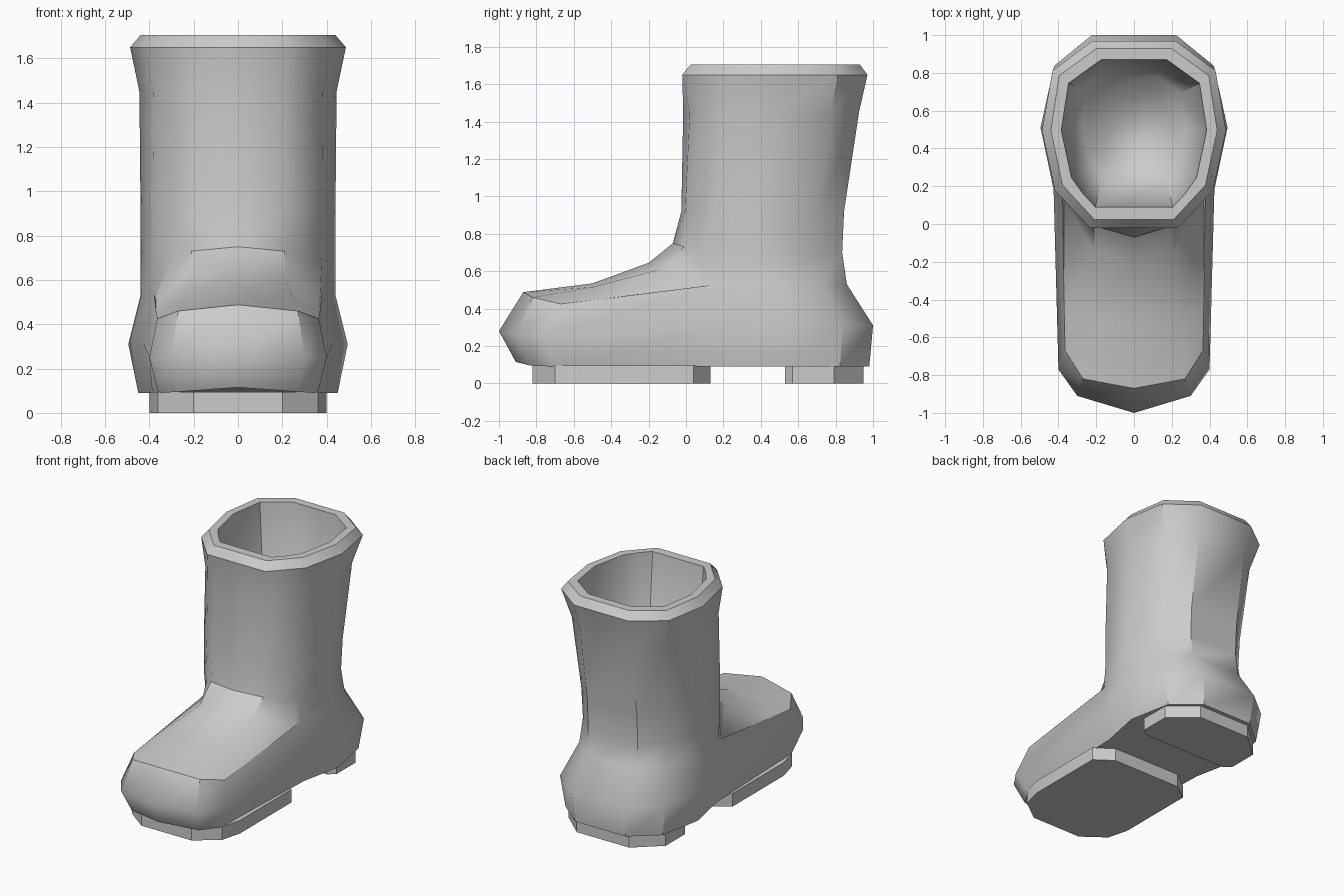
import bpy, bmesh, math

if "Cube" in bpy.data.objects:
    bpy.data.objects.remove(bpy.data.objects["Cube"])

# Half outline of a boot cross-section: (width fraction, front-to-back fraction)
OUTLINE = [(0, 0), (.48, 0), (.67, .10), (.86, .2), (1, .52), (.9, .84), (.45, 1)]


def half_ring(z, half_width, y_front, y_back, toe=(), pinch=1):
    """Scaled half outline; toe points replace the front ones, pinch narrows the back corner."""
    pts = [(u * half_width, y_front + v * (y_back - y_front), z) for u, v in OUTLINE]
    pts[5] = (pts[5][0] * pinch, *pts[5][1:])
    return list(toe) + pts[len(toe):]


def mirror(pts):
    return pts + [(-p[0],) + tuple(p[1:]) for p in reversed(pts) if p[0] > 0]


def finish(name, bm, angle):
    bmesh.ops.remove_doubles(bm, verts=bm.verts, dist=.001)
    bmesh.ops.recalc_face_normals(bm, faces=bm.faces)
    mesh = bpy.data.meshes.new(name)
    bm.to_mesh(mesh)
    bm.free()
    obj = bpy.data.objects.new(name, mesh)
    bpy.context.collection.objects.link(obj)
    bpy.ops.object.select_all(action='DESELECT')
    obj.select_set(True)
    bpy.context.view_layer.objects.active = obj
    bpy.ops.object.shade_smooth_by_angle(angle=math.radians(angle))
    return obj


def loft(name, half_rings, angle=30):
    bm = bmesh.new()
    rings = [[bm.verts.new(p) for p in mirror(h)] for h in half_rings]
    for lo, hi in zip(rings, rings[1:]):
        n = len(lo)
        for i in range(n):
            j = (i + 1) % n
            bm.faces.new((lo[i], lo[j], hi[j], hi[i]))
    bm.faces.new(rings[0][::-1])
    bm.faces.new(rings[-1])
    return finish(name, bm, angle)


# Boot body: foot rings, shaft rings, rim, then down the lining
heel_top = (.53, .44, 0, .86)
body = loft("boot_body", [
    half_ring(.09, .45, 0, .98, [(0, -.91, .115), (.27, -.83, .095), (.36, -.69, .09)], .96),
    half_ring(.31, .495, -.02, 1.0, [(0, -1, .28), (.30, -.91, .26), (.40, -.77, .25)], .95),
    half_ring(*heel_top, [(0, -.87, .488), (.27, -.82, .46), (.365, -.67, .425)], .88),
    half_ring(*heel_top, [(0, -.5, .535), (.25, -.5, .515), (.37, -.45, .45)], .88),
    half_ring(*heel_top, [(0, -.2, .645), (.21, -.14, .61), (.37, .12, .515)], .88),
    half_ring(.70, .44, -.02, .835, [(0, -.07, .75), (.21, -.01, .73)], .85),
    half_ring(.92, .44, -.025, .845, [(0, -.025, .92), (.205, -.005, .92)], .87),
    half_ring(1.45, .445, -.015, .925, [(0, -.015, 1.45), (.21, .02, 1.45)], .93),
    half_ring(1.65, .487, -.02, .97, pinch=.985),
    half_ring(1.705, .44, .025, .93),
    half_ring(1.705, .385, .09, .87, [(0, .09, 1.705), (.205, .09, 1.705), (.27, .16, 1.705)]),
    half_ring(.25, .275, .24, .78, [(0, .24, .25), (.17, .24, .25), (.21, .295, .25)]),
], 38)

# Keep the rounded bulge around toe and heel soft
for edge in body.data.edges:
    if all(.24 < body.data.vertices[v].co.z < .32 for v in edge.vertices):
        edge.use_edge_sharp = False


# Flat treads under the ball of the foot and the heel
def tread(name, outline):
    loft(name, [[(x, y, z) for x, y in outline] for z in (0, .095)], 20)


tread("front_tread", [(.2, -.82), (.36, -.70), (.40, -.55), (.40, .04), (.275, .13)])
tread("heel_tread", [(.34, .53), (.39, .57), (.39, .79), (.21, .95)])
